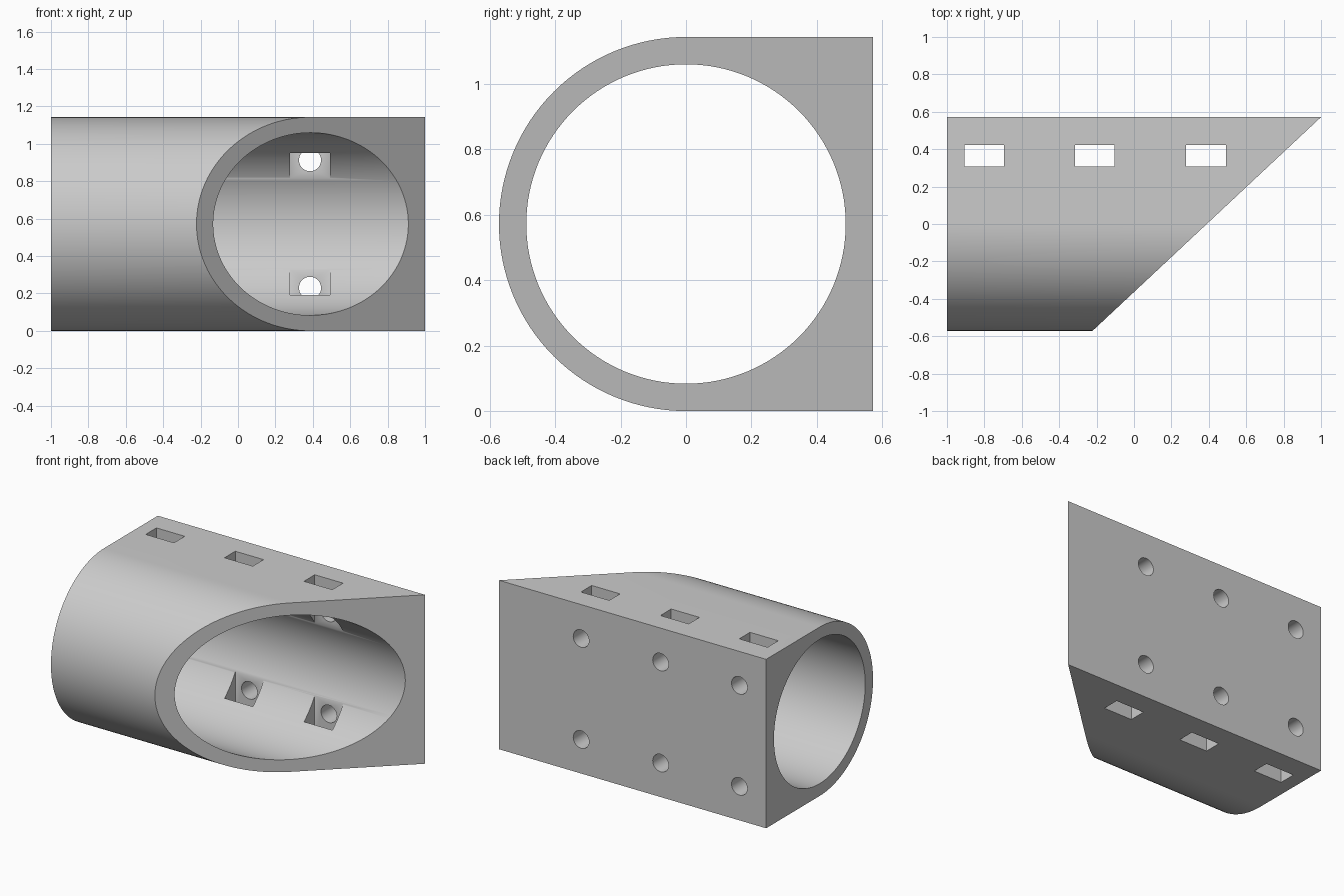
import bpy, bmesh, math

if "Cube" in bpy.data.objects:
    bpy.data.objects.remove(bpy.data.objects["Cube"])

R = 0.5715        # outer radius and half height
BORE = 0.488      # bore radius
SLOT_X = (-0.80, -0.21, 0.385)
HOLE_Z = (0.23, 0.913)


def make_object(name, bm):
    bmesh.ops.recalc_face_normals(bm, faces=bm.faces)
    mesh = bpy.data.meshes.new(name)
    bm.to_mesh(mesh)
    bm.free()
    obj = bpy.data.objects.new(name, mesh)
    bpy.context.collection.objects.link(obj)
    return obj


def add_prism(bm, start, end):
    """Close two matching rings of points into a solid."""
    a = [bm.verts.new(p) for p in start]
    b = [bm.verts.new(p) for p in end]
    n = len(a)
    for i in range(n):
        bm.faces.new((a[i], a[(i + 1) % n], b[(i + 1) % n], b[i]))
    bm.faces.new(a[::-1])
    bm.faces.new(b)


def circle(radius, count):
    return [(radius * math.cos(2 * math.pi * i / count),
             radius * math.sin(2 * math.pi * i / count)) for i in range(count)]


# Body: round front, square back, right end mitred
profile = [(R, 0), (R, 2 * R)]
for i in range(65):
    t = math.pi / 2 + math.pi * i / 64
    profile.append((R * math.cos(t), R + R * math.sin(t)))
bm = bmesh.new()
add_prism(bm, [(-1, y, z) for y, z in profile],
          [(-0.222 + (y + R) * 1.222 / (2 * R), y, z) for y, z in profile])
body = make_object("mitred_sleeve", bm)

# Bore cutter
bm = bmesh.new()
ring = circle(BORE, 128)
add_prism(bm, [(-1.5, y, R + z) for y, z in ring], [(1.5, y, R + z) for y, z in ring])
cutters = [make_object("bore_cutter", bm)]

# Rectangular slots straight through top and bottom
bm = bmesh.new()
for x in SLOT_X:
    rect = [(x - 0.106, 0.307), (x + 0.106, 0.307), (x + 0.106, 0.422), (x - 0.106, 0.422)]
    add_prism(bm, [(u, v, -0.2) for u, v in rect], [(u, v, 1.4) for u, v in rect])
cutters.append(make_object("slot_cutter", bm))

# Round screw holes from the back face into the slots
bm = bmesh.new()
for x in SLOT_X:
    for z in HOLE_Z:
        ring = circle(0.059, 40)
        add_prism(bm, [(x + u, 0.37, z + v) for u, v in ring],
                  [(x + u, 0.8, z + v) for u, v in ring])
cutters.append(make_object("screw_hole_cutter", bm))

# Cut the body, then discard the cutters
for cutter in cutters:
    cutter.hide_render = True
    mod = body.modifiers.new(cutter.name, 'BOOLEAN')
    mod.operation = 'DIFFERENCE'
    mod.solver = 'EXACT'
    mod.object = cutter
bpy.context.view_layer.update()
result = body.evaluated_get(bpy.context.evaluated_depsgraph_get())
body_mesh = bpy.data.meshes.new_from_object(result)
body.modifiers.clear()
body.data = body_mesh
for cutter in cutters:
    bpy.data.objects.remove(cutter)

# Plain grey finish
grey = bpy.data.materials.new("plain_grey")
grey.diffuse_color = (0.6, 0.6, 0.6, 1)
grey.use_nodes = True
grey.node_tree.nodes["Principled BSDF"].inputs["Base Color"].default_value = grey.diffuse_color
body.data.materials.clear()
body.data.materials.append(grey)

bpy.context.view_layer.objects.active = body
body.select_set(True)
bpy.ops.object.shade_smooth_by_angle(angle=math.radians(30))
